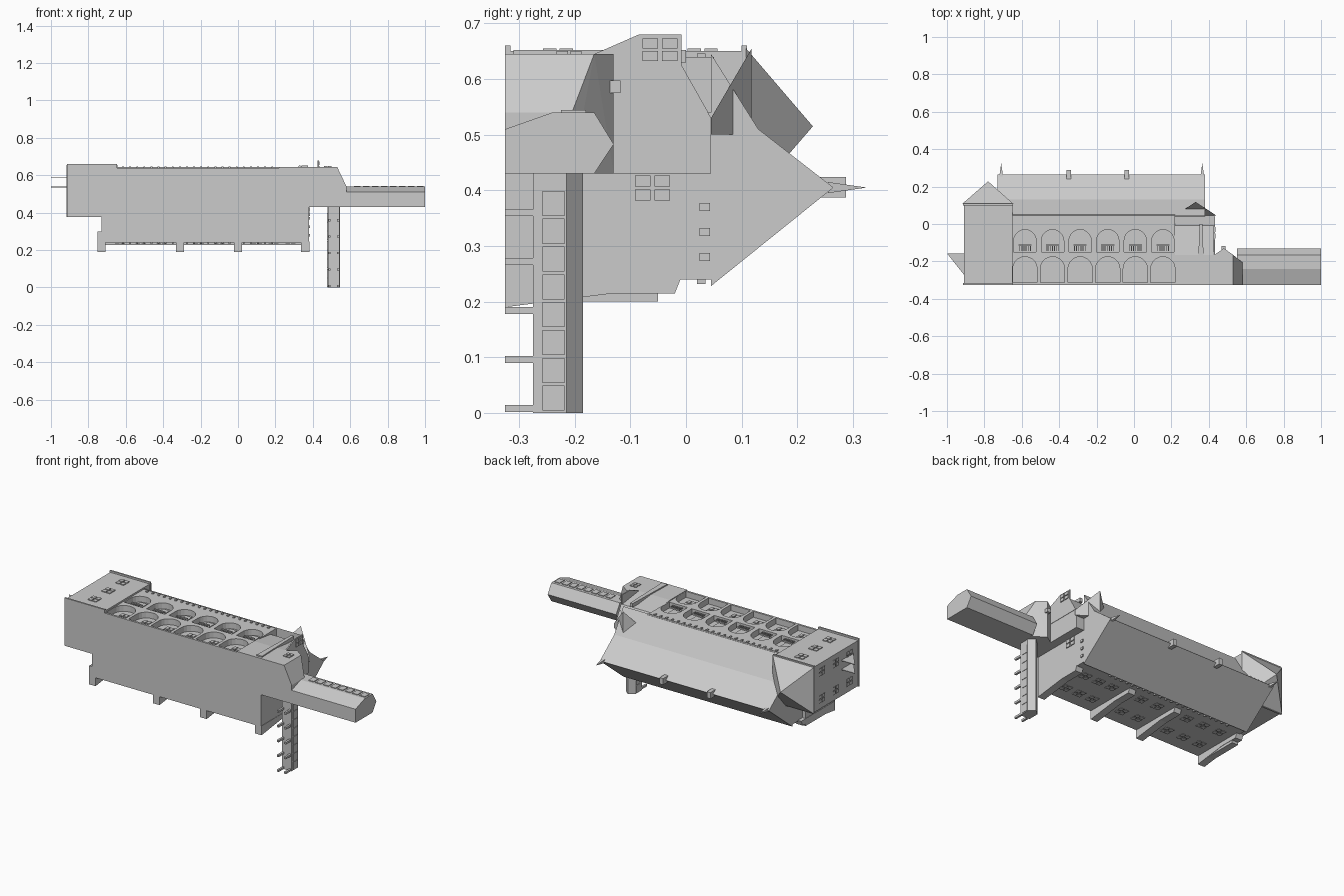
import bpy, bmesh, math
from mathutils import Vector

cube = bpy.data.objects.get("Cube")
if cube:
    bpy.data.objects.remove(cube, do_unlink=True)

stone = bpy.data.materials.new("plain grey")
stone.use_nodes = True
GREY = (0.6, 0.6, 0.6, 1)
stone.diffuse_color = GREY
stone.node_tree.nodes["Principled BSDF"].inputs["Base Color"].default_value = GREY
GROUND = -0.325


def hull(name, points):
    """Convex solid around a few points."""
    bm = bmesh.new()
    for p in points:
        bm.verts.new(p)
    bmesh.ops.convex_hull(bm, input=bm.verts)
    bmesh.ops.dissolve_limit(bm, angle_limit=0.01, verts=bm.verts, edges=bm.edges)
    return finish(name, bm)


def finish(name, bm):
    bmesh.ops.recalc_face_normals(bm, faces=bm.faces)
    mesh = bpy.data.meshes.new(name)
    bm.to_mesh(mesh)
    bm.free()
    mesh.materials.append(stone)
    ob = bpy.data.objects.new(name, mesh)
    bpy.context.collection.objects.link(ob)
    return ob


def prism(name, profile, axis, lo, hi):
    """Extrude a 2D profile along x, y or z."""
    place = {"x": lambda a, b, t: (t, a, b),
             "y": lambda a, b, t: (a, t, b),
             "z": lambda a, b, t: (a, b, t)}[axis]
    bm = bmesh.new()
    face = bm.faces.new([bm.verts.new(place(a, b, lo)) for a, b in profile])
    new = bmesh.ops.extrude_face_region(bm, geom=[face])["geom"]
    shift = Vector(place(0, 0, hi - lo))
    bmesh.ops.translate(bm, vec=shift, verts=[v for v in new if isinstance(v, bmesh.types.BMVert)])
    return finish(name, bm)


def box(name, x, y, z):
    return prism(name, [(x[0], y[0]), (x[1], y[0]), (x[1], y[1]), (x[0], y[1])], "z", *z)


def window(name, axis, a, b, w, h, level, out=1):
    """Four thin panes on a wall that faces along the axis."""
    for i in (-1, 1):
        for j in (-1, 1):
            ca, cb = a + i * w / 4, b + j * h / 4
            pa, pb = w * 0.2, h * 0.2
            rect = [(ca - pa, cb - pb), (ca + pa, cb - pb), (ca + pa, cb + pb), (ca - pa, cb + pb)]
            prism(name + "_pane", rect, axis, level - 0.003, level + out * 0.005)


def arch(cx, base, w, top):
    """Outline of a round-headed opening."""
    r = w / 2
    return [(cx - r, base), (cx + r, base)] + [
        (cx + r * math.cos(t * math.pi / 10), top - r + r * math.sin(t * math.pi / 10))
        for t in range(11)]


# Main hall walls and kinked roof
hall = prism("hall_walls", [(GROUND, 0.24), (0.05, 0.24), (0.05, 0.64), (GROUND, 0.64)],
             "x", -0.73, 0.22)
prism("hall_roof", [(0.045, 0.228), (0.265, 0.405), (0.13, 0.51), (0.045, 0.645)],
      "x", -0.73, 0.38)
prism("hall_right_end", [(GROUND, 0.24), (0.045, 0.24), (0.045, 0.54), (GROUND, 0.54)],
      "x", 0.22, 0.38)
prism("porch_wall", [(GROUND, 0.43), (0.045, 0.43), (0.045, 0.53), (-0.008, 0.625),
                     (-0.165, 0.645), (GROUND, 0.645)], "x", 0.22, 0.43)

# Two rows of arched recesses on the facade
cutters = []
for i in range(6):
    cx = -0.583 + i * 0.1475
    for base, w, top in ((-0.15, 0.12, -0.03), (-0.313, 0.13, -0.175)):
        cutters.append(prism("arch_cutter", arch(cx, base, w, top), "z", 0.605, 0.7))
    box("balcony_door", (cx - 0.022, cx + 0.022), (-0.15, -0.05), (0.6, 0.612))
    for k in range(7):
        bx = cx - 0.03 + k * 0.01
        box("balcony_bar", (bx - 0.002, bx + 0.002), (-0.145, -0.115), (0.628, 0.632))
    box("balcony_rail", (cx - 0.035, cx + 0.035), (-0.116, -0.11), (0.626, 0.634))
    window("arch_window", "z", cx, -0.25, 0.05, 0.07, 0.605)
bm = bmesh.new()
for c in cutters:
    bm.from_mesh(c.data)
    bpy.data.objects.remove(c, do_unlink=True)
cutter = finish("arch_cutters", bm)
cutter.hide_render = True
cutter.hide_viewport = True
cut = hall.modifiers.new("arches", "BOOLEAN")
cut.operation, cut.solver, cut.object = "DIFFERENCE", "EXACT", cutter

# Small beam ends under the eaves
for i in range(22):
    x = -0.62 + i * 0.038
    box("eave_block", (x, x + 0.01), (0.02, 0.035), (0.635, 0.646))
    box("back_eave_block", (x, x + 0.01), (0.02, 0.035), (0.232, 0.245))
for z in (0.28, 0.325, 0.37, 0.445, 0.49):
    box("gable_block", (0.375, 0.386), (0.024, 0.043), (z - 0.007, z + 0.007))

# Left wing with pyramid roof
box("wing_walls", (-0.91, -0.65), (GROUND, 0.11), (0.38, 0.65))
for y in (GROUND, 0.1):
    box("wing_cornice", (-0.913, -0.648), (y, y + 0.01), (0.376, 0.66))
hull("wing_roof", [(x, 0.108, z) for x in (-0.918, -0.645) for z in (0.376, 0.655)]
     + [(-0.78, 0.228, 0.515)])
for y in (-0.23, -0.1, 0.03):
    window("wing_front_window", "z", -0.78, y, 0.06, 0.06, 0.65)
    for z in (0.44, 0.6):
        window("wing_side_window", "x", y, z, 0.06, 0.05, -0.91, -1)
for z in (0.537, 0.59):
    prism("wing_bracket", [(-1, -0.157), (-0.91, -0.157), (-0.91, -0.27)], "z", z - 0.002, z + 0.002)

# Back buttresses
for x in (-0.73, -0.31, 0, 0.36):
    prism("buttress", [(GROUND, 0.19), (-0.185, 0.208), (-0.13, 0.215), (-0.02, 0.215),
                       (-0.008, 0.245), (GROUND, 0.245)], "x", x - 0.022, x + 0.022)
box("buttress_pier", (-0.75, -0.71), (GROUND, -0.05), (0.2, 0.3))
for x in (-0.63, -0.52, -0.41, -0.21, -0.1, 0.1, 0.19, 0.28):
    for y in (-0.22, -0.06):
        window("back_window", "z", x, y, 0.06, 0.06, 0.24, -1)

# Leaning porch gable
hull("porch_roof", [(0.22, 0.045, 0.53), (0.44, 0.045, 0.53), (0.33, 0.118, 0.655),
                    (0.33, 0.118, 0.5), (0.22, 0.045, 0.5), (0.44, 0.045, 0.5)])
prism("porch_pillar", [(0.34, -0.31), (0.375, -0.31), (0.367, 0), (0.35, 0)], "z", 0.63, 0.652)

# Side wall sheet and its windows
prism("porch_side_wall", [(-0.165, 0.54), (0.04, 0.54), (-0.008, 0.625), (-0.008, 0.68),
                          (-0.085, 0.68), (-0.165, 0.645)], "x", 0.425, 0.432)
window("porch_side_window", "x", -0.047, 0.653, 0.07, 0.045, 0.432)
window("hall_end_window", "x", -0.06, 0.404, 0.07, 0.05, 0.38)

# Turret with chamfered corner and sloping roof
prism("turret_walls", [(0.38, 0.43), (0.58, 0.43), (0.58, 0.54), (0.53, 0.645), (0.38, 0.645)],
      "y", GROUND, -0.205)
hull("turret_roof", [(0.43, -0.165, 0.43), (0.43, -0.165, 0.645), (0.48, -0.13, 0.645),
                     (0.48, -0.13, 0.43), (0.53, -0.165, 0.645), (0.58, -0.205, 0.54),
                     (0.58, -0.205, 0.43), (0.43, -0.205, 0.43), (0.43, -0.205, 0.645),
                     (0.53, -0.205, 0.645)])
box("turret_chimney", (0.468, 0.49), (-0.14, -0.118), (0.575, 0.597))
window("turret_window", "z", 0.48, -0.21, 0.045, 0.05, 0.645)

# Long side corridor
prism("corridor", [(GROUND, 0.43), (-0.165, 0.43), (-0.13, 0.483), (-0.165, 0.54),
                   (-0.24, 0.54), (GROUND, 0.51)], "x", 0.55, 1)
for i in range(8):
    x = 0.62 + i * 0.048
    box("corridor_window", (x, x + 0.035), (-0.225, -0.18), (0.535, 0.544))

# Raised walkway on posts
box("walkway", (0.48, 0.543), (-0.275, -0.215), (0, 0.44))
prism("walkway_roof", [(0.478, -0.215), (0.545, -0.215), (0.512, -0.185)], "z", 0, 0.45)
for i in range(8):
    z = 0.004 + i * 0.05
    for x in (0.48, 0.543):
        box("walkway_panel", (x - 0.003, x + 0.003), (-0.258, -0.218), (z, z + 0.045))
for i in range(5):
    z = 0.002 + i * 0.088
    for x in (0.483, 0.53):
        box("walkway_post", (x, x + 0.012), (GROUND, -0.27), (z, z + 0.012))

# Ridge chimneys and finials
for x in (-0.35, -0.04):
    box("ridge_chimney", (x - 0.012, x + 0.012), (0.235, 0.288), (0.387, 0.424))
for x in (-0.71, 0.365):
    hull("finial", [(x + i * 0.01, 0.255, 0.405 + j * 0.01) for i in (-1, 1) for j in (-1, 1)]
         + [(x, 0.325, 0.405)])
